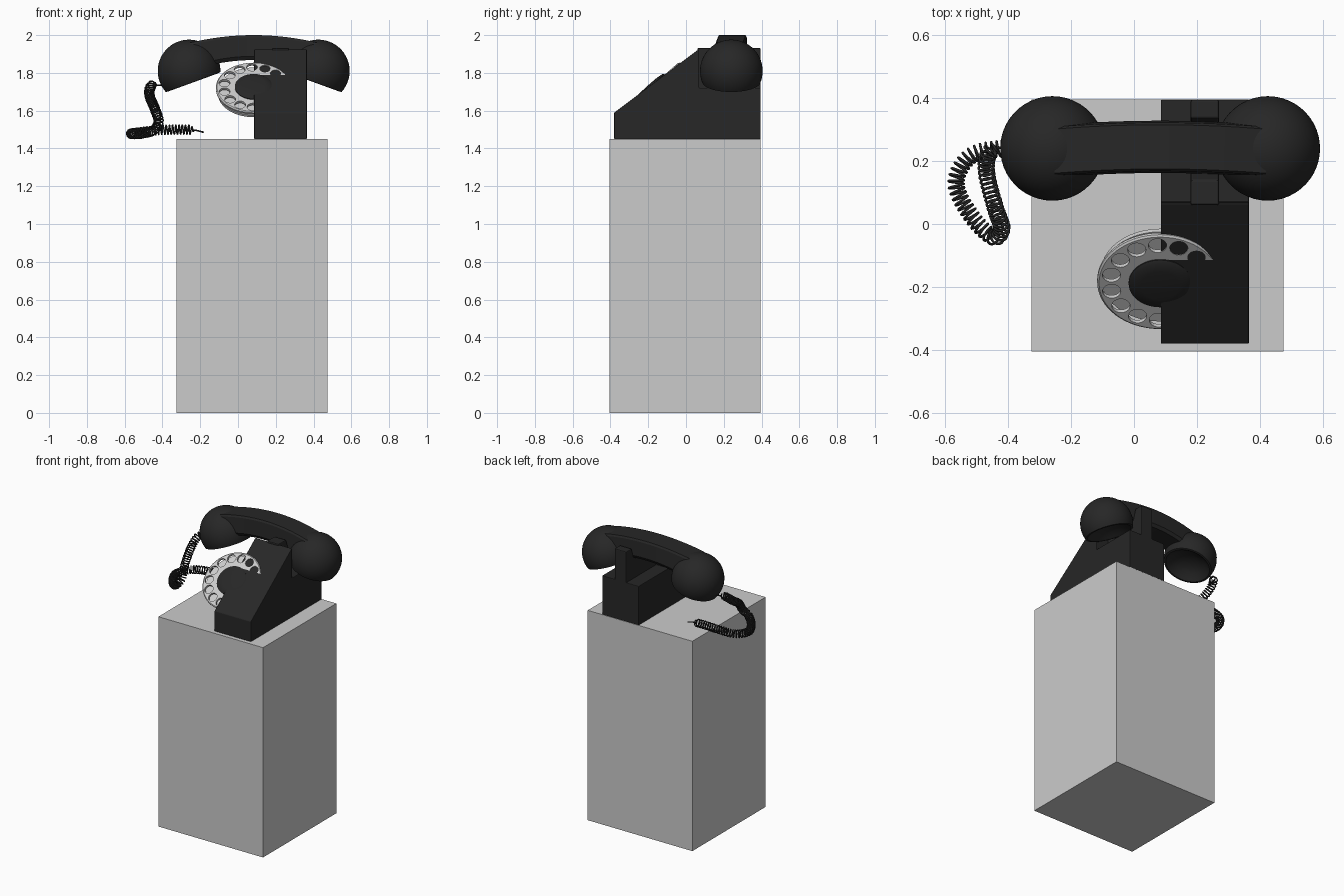
import bpy, bmesh
from math import sin, cos, pi, radians
from mathutils import Vector, Matrix

if "Cube" in bpy.data.objects:
    bpy.data.objects.remove(bpy.data.objects["Cube"])

def material(name, c):
    m = bpy.data.materials.new(name)
    m.diffuse_color = (*c, 1)
    m.use_nodes = True
    m.node_tree.nodes["Principled BSDF"].inputs["Base Color"].default_value = m.diffuse_color
    return m

BLACK = material("black", (0.02, 0.02, 0.02))
SILVER = material("silver", (0.6, 0.6, 0.6))
MID = 0.083  # centre line of handset and dial

def finish(name, bm, mat=None, smooth=None, matrix=None):
    bmesh.ops.recalc_face_normals(bm, faces=bm.faces)
    me = bpy.data.meshes.new(name)
    bm.to_mesh(me)
    bm.free()
    ob = bpy.data.objects.new(name, me)
    bpy.context.collection.objects.link(ob)
    if mat:
        me.materials.append(mat)
    if matrix:
        ob.matrix_world = matrix
    if smooth:
        bpy.ops.object.select_all(action='DESELECT')
        ob.select_set(True)
        bpy.context.view_layer.objects.active = ob
        bpy.ops.object.shade_smooth_by_angle(angle=radians(smooth))
    return ob

def prism(name, pts, x0, x1, mat=None, bevel=0):
    """Side profile (y, z) extruded along x."""
    bm = bmesh.new()
    f = bm.faces.new([bm.verts.new((x0, y, z)) for y, z in pts])
    r = bmesh.ops.extrude_face_region(bm, geom=[f])
    bmesh.ops.translate(bm, vec=(x1 - x0, 0, 0),
                        verts=[v for v in r['geom'] if isinstance(v, bmesh.types.BMVert)])
    ob = finish(name, bm, mat)
    if bevel:
        b = ob.modifiers.new("bevel", 'BEVEL')
        b.width, b.segments = bevel, 2
    return ob

def lathe(name, pts, matrix, mat, n=48):
    """Profile (radius, z) spun around local z."""
    bm = bmesh.new()
    vs = [bm.verts.new((r, 0, z)) for r, z in pts]
    es = [bm.edges.new(p) for p in zip(vs, vs[1:])]
    bmesh.ops.spin(bm, geom=vs + es, cent=(0, 0, 0), axis=(0, 0, 1),
                   angle=2 * pi, steps=n, use_duplicate=False)
    bmesh.ops.remove_doubles(bm, verts=bm.verts, dist=1e-5)
    return finish(name, bm, mat, 35, matrix)

# pedestal
prism("pedestal", [(-.405, 0), (.395, 0), (.395, 1.45), (-.405, 1.45)], -.325, .475)

# phone body: sloped front, rear shelf under the handset
prism("body", [(-.38, 1.45), (-.38, 1.59), (.06, 1.92), (.07, 1.925), (.07, 1.72),
               (.395, 1.72), (.395, 1.45)], .085, .365, BLACK, .004)
# cradle ridge with a saddle for the handle
prism("cradle", [(.06, 1.70), (.06, 1.932), (.14, 1.932), (.165, 1.87), (.315, 1.87),
                 (.335, 1.932), (.395, 1.932), (.395, 1.70)], .18, .27, BLACK, .006)

# dial: finger wheel with holes, backing plate and hub
dial = Matrix.Translation((MID, -.187, 1.725)) @ Matrix.Rotation(radians(41.5), 4, 'X')
wheel = lathe("finger_wheel", [(0, 0), (.194, 0), (.2, -.005), (.2, -.014), (0, -.014)],
              dial, SILVER, 64)
bm = bmesh.new()
for i in range(11):
    a = radians(43 + 25 * i)
    bmesh.ops.create_cone(bm, cap_ends=True, segments=24, radius1=.029, radius2=.029, depth=.1,
                          matrix=Matrix.Translation((.158 * cos(a), .158 * sin(a), 0)))
cutter = finish("hole_cutter", bm, matrix=dial)
cutter.hide_render = True
cutter.hide_set(True)
cut = wheel.modifiers.new("holes", 'BOOLEAN')
cut.object, cut.operation, cut.solver = cutter, 'DIFFERENCE', 'EXACT'
lathe("dial_backing", [(0, -.03), (.19, -.03), (.19, -.045), (0, -.045)], dial, SILVER)
lathe("dial_hub", [(0, .016), (.06, .015), (.09, .011), (.1, .004), (.1, -.03), (0, -.03)],
      dial, BLACK)

# handset: two domed cups with a recessed face
R = .166
dome = [(R * sin(a), R * cos(a)) for a in (radians(112 * i / 20) for i in range(21))]
dome[0] = (0, R)
recess = [(.142, -.064), (.128, -.054), (.1, -.03), (.05, -.012), (0, -.008)]
for name, s in (("left_cup", -1), ("right_cup", 1)):
    lathe(name, dome + recess,
          Matrix.Translation((MID + s * .342, .24, 1.81)) @ Matrix.Rotation(s * radians(20), 4, 'Y'),
          BLACK)

# handset: arched handle
bm = bmesh.new()
prev = None
N = 24
for i in range(N + 1):
    u = -1.12 + 2.24 * i / N
    x = MID + .3 * u
    top, bot, yc = 2.0 - .032 * u * u, 1.868 - .045 * u * u, .245 - .011 * u * u
    sec = [(.07, top), (.077, top - .012), (.083, bot + .02), (.07, bot)]
    ring = [bm.verts.new((x, yc + y, z)) for y, z in sec]
    ring += [bm.verts.new((x, yc - y, z)) for y, z in reversed(sec)]
    if prev:
        for j in range(8):
            k = (j + 1) % 8
            bm.faces.new((prev[j], prev[k], ring[k], ring[j]))
    if i in (0, N):
        bm.faces.new(ring)
    prev = ring
finish("handle", bm, BLACK, 25)

# coiled cord: helix wound around a smooth path
P = [Vector(p) for p in [
    (-.39, .25, 1.735), (-.415, .245, 1.735), (-.46, .225, 1.73), (-.468, .16, 1.68),
    (-.44, .05, 1.61), (-.42, -.015, 1.54), (-.45, -.04, 1.495), (-.52, .03, 1.478),
    (-.565, .13, 1.478), (-.52, .215, 1.485), (-.42, .24, 1.497), (-.3, .24, 1.5),
    (-.23, .24, 1.497), (-.18, .24, 1.485)]]
P = [2 * P[0] - P[1]] + P + [2 * P[-1] - P[-2]]
path = []
for a, b, c, d in zip(P, P[1:], P[2:], P[3:]):
    for i in range(60):
        t = i / 60
        path.append(.5 * (2 * b + (c - a) * t + (2 * a - 5 * b + 4 * c - d) * t * t
                          + (3 * b - a - 3 * c + d) * t ** 3))
total = sum((q - p).length for p, q in zip(path, path[1:]))
coil, run, normal = [], 0, Vector((0, 0, 1))
for p, q in zip(path, path[1:]):
    tangent = (q - p).normalized()
    normal = (normal - tangent * normal.dot(tangent)).normalized()
    side = tangent.cross(normal)
    length = (q - p).length
    for i in range(2):
        s = (run + length * i / 2) / total
        amp = .024 * max(0, min(1, (s - .035) / .02, (.955 - s) / .02))
        ang = 2 * pi * 66 * s
        coil.append(p.lerp(q, i / 2) + amp * (cos(ang) * normal + sin(ang) * side))
    run += length
cu = bpy.data.curves.new("cord", 'CURVE')
cu.dimensions = '3D'
cu.bevel_depth, cu.bevel_resolution, cu.use_fill_caps = .0042, 1, True
sp = cu.splines.new('POLY')
sp.points.add(len(coil) - 1)
for pt, v in zip(sp.points, coil):
    pt.co = (*v, 1)
cord = bpy.data.objects.new("cord", cu)
cu.materials.append(BLACK)
bpy.context.collection.objects.link(cord)
